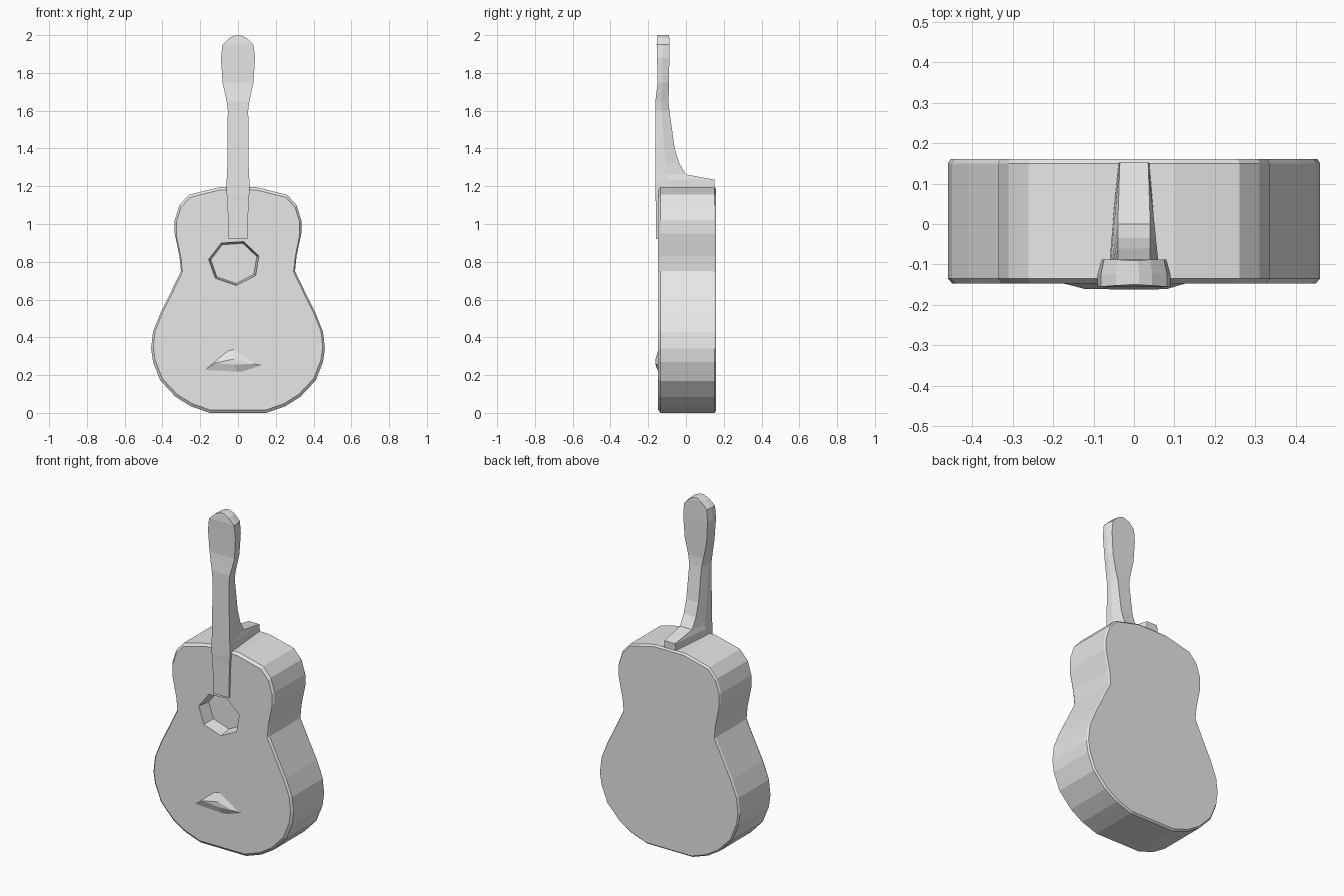
import bpy, bmesh, math
from mathutils import Vector

cube = bpy.data.objects.get("Cube")
if cube:
    bpy.data.objects.remove(cube, do_unlink=True)

grey = bpy.data.materials.new("plain grey")
grey.use_nodes = True
grey.diffuse_color = (0.8, 0.8, 0.8, 1)
grey.node_tree.nodes["Principled BSDF"].inputs["Base Color"].default_value = (0.8, 0.8, 0.8, 1)


def loft(name, rings):
    """Skin a list of equal-length point rings and cap both ends."""
    bm = bmesh.new()
    loops = [[bm.verts.new(p) for p in ring] for ring in rings]
    for a, b in zip(loops, loops[1:]):
        for i in range(len(a)):
            j = (i + 1) % len(a)
            bm.faces.new((a[i], a[j], b[j], b[i]))
    bm.faces.new(loops[0])
    bm.faces.new(loops[-1])
    bmesh.ops.recalc_face_normals(bm, faces=bm.faces)
    mesh = bpy.data.meshes.new(name)
    bm.to_mesh(mesh)
    bm.free()
    obj = bpy.data.objects.new(name, mesh)
    obj.data.materials.append(grey)
    bpy.context.collection.objects.link(obj)
    return obj


# Body: mirrored outline, slightly narrowed at the front and back rims
half = [(.15, 0), (.25, .035), (.33, .085), (.41, .17), (.45, .27), (.46, .34),
        (.45, .43), (.41, .53), (.36, .63), (.302, .75), (.31, .83), (.335, .95),
        (.335, 1.02), (.31, 1.10), (.26, 1.155), (.1, 1.195)]
outline = half + [(-x, z) for x, z in reversed(half)]
middle = 0.6


def body_ring(y, scale):
    return [(x * scale, y, middle + (z - middle) * scale) for x, z in outline]


body = loft("body", [body_ring(-.147, .975), body_ring(-.135, 1),
                     body_ring(.15, 1), body_ring(.16, .985)])


# Sound hole: tapered seven-sided recess
def hole_ring(y, r):
    angles = [math.tau * i / 7 + .3 for i in range(7)]
    return [(-.02 + r * math.cos(a), y, .795 + .88 * r * math.sin(a)) for a in angles]


cutter = loft("sound_hole_cutter", [hole_ring(-.2, .145), hole_ring(-.07, .125)])
cutter.hide_render = True
cut = body.modifiers.new("sound_hole", "BOOLEAN")
cut.object = cutter
cut.solver = "EXACT"
bpy.context.view_layer.objects.active = body
bpy.ops.object.modifier_apply(modifier=cut.name)
bpy.data.objects.remove(cutter, do_unlink=True)


# Neck and headstock: six-sided sections (height, front half width, back half width, front, back)
def section(z, w, wb, front, back):
    side = front + (back - front) * .45 if back < -.02 else front + .07
    right = [(w, front, z), (w, side, z), (wb, back, z)]
    return right + [(-x, y, z) for x, y, z in reversed(right)]


neck = loft("neck", [section(*s) for s in (
    (.92, .05, .045, -.158, -.135), (1.12, .056, .05, -.16, -.13),
    (1.16, .06, .04, -.162, .15), (1.235, .06, .035, -.162, .152),
    (1.262, .058, .04, -.162, 0), (1.32, .056, .04, -.162, -.035),
    (1.4, .056, .04, -.162, -.06), (1.6, .054, .04, -.162, -.088))])

headstock = loft("headstock", [section(*s) for s in (
    (1.6, .054, .04, -.162, -.088), (1.65, .06, .05, -.162, -.092),
    (1.75, .082, .072, -.15, -.09), (1.88, .09, .08, -.153, -.088),
    (1.95, .082, .074, -.155, -.088), (1.985, .045, .04, -.152, -.088),
    (2.0, .012, .01, -.15, -.09))])

# Bridge: low ridge on the front face
base = [(-.2, .21), (0, .2), (.15, .25), (-.02, .36)]
ridge = [(-.12, .265), (-.02, .255), (.08, .26), (-.02, .285)]
bridge = loft("bridge", [[(x, -.14, z) for x, z in base],
                         [(x, -.161, z) for x, z in ridge]])
